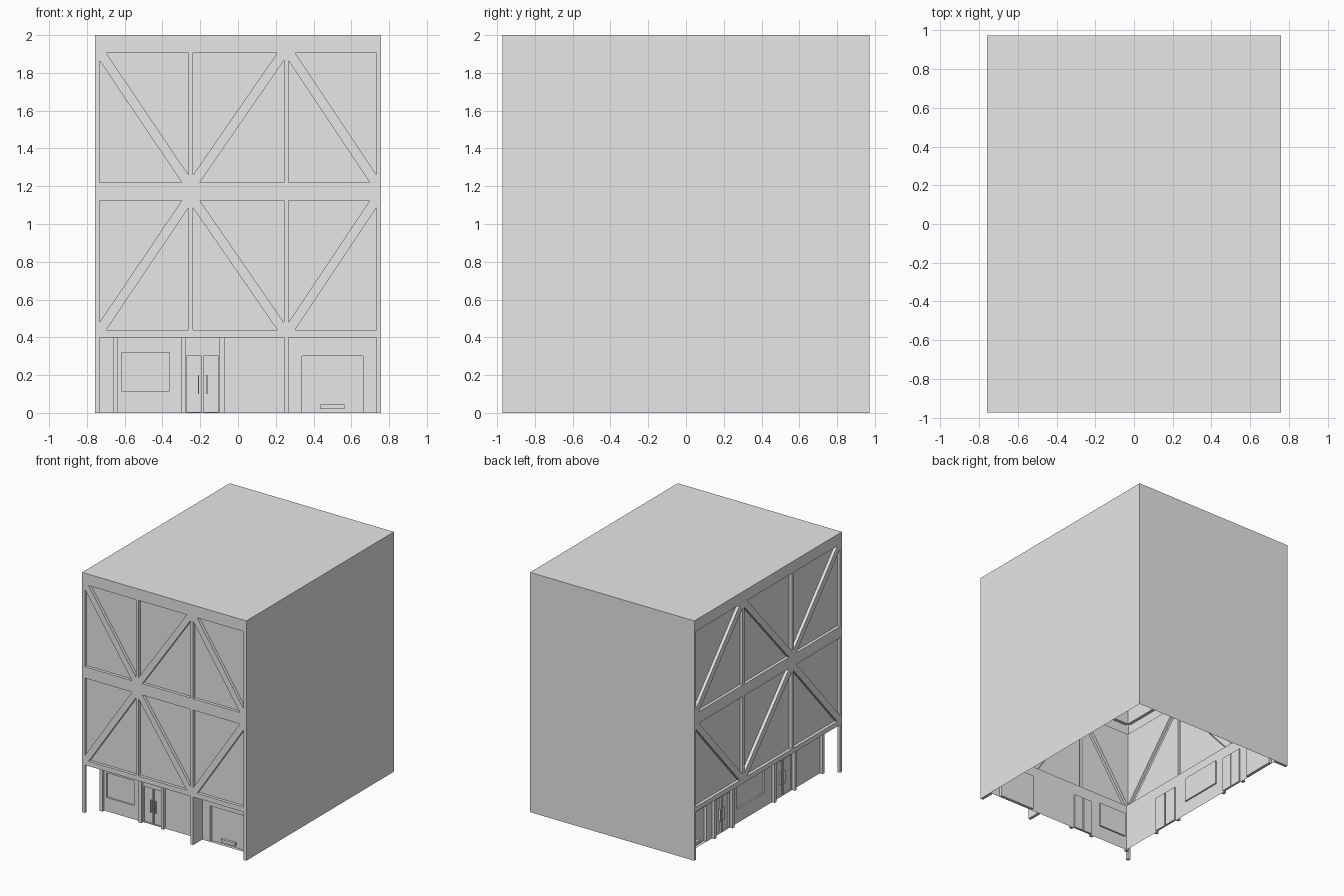
import bpy, bmesh
from mathutils import Matrix, Vector

cube = bpy.data.objects.get("Cube")
if cube:
    bpy.data.objects.remove(cube, do_unlink=True)

WIDTH, DEPTH, HEIGHT = 1.515, 1.945, 2.0
X0, Y0 = -WIDTH / 2, -DEPTH / 2
POST = 0.025        # width of posts and legs
REVEAL = 0.025      # depth of the facade panels
SETBACK = 0.12      # depth of the street-level recess
GROUND = 0.4        # height of the street level
ROWS = [(0.44, 1.125), (1.22, 1.905)]
RAILS = [(GROUND, 0.44), (1.125, 1.22), (1.905, HEIGHT)]

grey = bpy.data.materials.new("plain_grey")
grey.use_nodes = True
grey.diffuse_color = (0.8, 0.8, 0.8, 1)
grey.node_tree.nodes["Principled BSDF"].inputs["Base Color"].default_value = (0.8, 0.8, 0.8, 1)


def finish(bm, name):
    mesh = bpy.data.meshes.new(name)
    bm.to_mesh(mesh)
    bm.free()
    mesh.materials.append(grey)
    obj = bpy.data.objects.new(name, mesh)
    bpy.context.collection.objects.link(obj)


class Side:
    """Draws on one street side: u runs away from the shared corner, d goes inward."""

    def __init__(self, name, along_y):
        self.name, self.along_y = name, along_y
        self.bm = bmesh.new()

    def place(self, u, z, d):
        return Vector((X0 + d, Y0 + u, z) if self.along_y else (X0 + u, Y0 + d, z))

    def face(self, points):
        verts = [self.bm.verts.new(self.place(*p)) for p in points]
        self.bm.faces.new(verts[::-1] if self.along_y else verts)

    def flat(self, outline, d=0.0):
        self.face([(u, z, d) for u, z in outline])

    def rect(self, u0, u1, z0, z1, d=0.0):
        self.flat([(u0, z0), (u1, z0), (u1, z1), (u0, z1)], d)

    def tray(self, outline, d, depth):
        """Recessed panel with its reveals; outline is counterclockwise."""
        self.flat(outline, d + depth)
        for a, b in zip(outline, outline[1:] + outline[:1]):
            self.face([(*a, d), (*b, d), (*b, d + depth), (*a, d + depth)])

    def box(self, u0, u1, z0, z1, d0, d1):
        a, b = self.place(u0, z0, d0), self.place(u1, z1, d1)
        size = Matrix.Diagonal((*(b - a), 1))
        bmesh.ops.create_cube(self.bm, size=1, matrix=Matrix.Translation((a + b) / 2) @ size)

    def done(self):
        finish(self.bm, self.name)


def truss(name, along_y, length, bays):
    """Upper storeys: rails, posts, braces and sunken triangular panels."""
    s = Side(name, along_y)
    for z0, z1 in RAILS:
        s.rect(0, length, z0, z1)
    edges = [0] + [u for bay in bays for u in bay] + [length]
    cu, cz = 0.035, 0.04    # brace cut-offs at the corners
    for row, (z0, z1) in enumerate(ROWS):
        for p0, p1 in zip(edges[::2], edges[1::2]):
            s.rect(p0, p1, z0, z1)
        for col, (u0, u1) in enumerate(bays):
            falling = (row + col) % 2 == 1
            brace = [(u0, z1), (u0, z1 - cz), (u1 - cu, z0), (u1, z0), (u1, z0 + cz), (u0 + cu, z1)]
            low = [(u0, z0), (u1 - cu, z0), (u0, z1 - cz)]
            high = [(u1, z1), (u0 + cu, z1), (u1, z0 + cz)]
            if not falling:     # mirror the bay top to bottom
                brace, low, high = ([(u, z0 + z1 - z) for u, z in reversed(o)]
                                    for o in (brace, low, high))
            s.flat(brace)
            s.tray(low, 0, REVEAL)
            s.tray(high, 0, REVEAL)
    s.done()


def street_wall(name, along_y, end, doors, window, garage):
    """Set-back wall with sunken openings, frames and handles."""
    s = Side(name, along_y)
    openings = [(*window, 0.115, 0.32, 0.012), (*garage, 0, 0.3, REVEAL)]
    for u0, u1 in doors:
        mid = (u0 + u1) / 2
        openings += [(u0 + 0.03, mid - 0.005, 0.005, 0.3, 0.012),
                     (mid + 0.005, u1 - 0.03, 0.005, 0.3, 0.012)]
        for f in (u0, u1 - POST):
            s.box(f, f + POST, 0, GROUND, SETBACK - POST, SETBACK)
        for h in (mid - 0.025, mid + 0.018):
            s.box(h, h + 0.007, 0.1, 0.2, SETBACK - 0.005, SETBACK + 0.012)
    cursor = SETBACK
    for u0, u1, z0, z1, depth in sorted(openings):
        s.rect(cursor, u0, 0, GROUND, SETBACK)
        if z0 > 0:
            s.rect(u0, u1, 0, z0, SETBACK)
        s.rect(u0, u1, z1, GROUND, SETBACK)
        s.tray([(u0, z0), (u1, z0), (u1, z1), (u0, z1)], SETBACK, depth)
        cursor = u1
    s.rect(cursor, end, 0, GROUND, SETBACK)
    # pull handle low on the shutter
    g = (garage[0] + garage[1]) / 2
    s.box(g - 0.065, g + 0.065, 0.02, 0.045, SETBACK + 0.005, SETBACK + REVEAL)
    s.done()


def post(name, u0, u1, v0, v1):
    s = Side(name, False)
    s.box(u0, u1, 0, GROUND, v0, v1)
    s.done()


# Plain roof, left wall and back wall, open below
bm = bmesh.new()
bmesh.ops.create_cube(bm, size=1, matrix=Matrix.Translation((0, 0, HEIGHT / 2))
                      @ Matrix.Diagonal((WIDTH, DEPTH, HEIGHT, 1)))
bm.normal_update()
bmesh.ops.delete(bm, geom=[f for f in bm.faces if min(f.normal) < -0.5], context='FACES')
finish(bm, "roof_and_plain_walls")

# Braced upper facades
truss("front_facade", False, WIDTH, [(0.025, 0.495), (0.52, 1.0), (1.025, 1.49)])
truss("right_facade", True, DEPTH, [(0.025, 0.635), (0.66, 1.285), (1.31, 1.92)])

# Street-level walls
street_wall("front_street_wall", False, WIDTH - POST, [(0.455, 0.685)],
            (0.14, 0.395), (1.095, 1.42))
street_wall("right_street_wall", True, DEPTH - POST, [(0.46, 0.75), (1.28, 1.54)],
            (0.85, 1.22), (1.61, 1.89))

# Soffits over the recess, facing down
soffit = Side("soffit", False)
for u0, u1, v0, v1 in [(0, WIDTH, 0, SETBACK), (0, SETBACK, SETBACK, DEPTH)]:
    soffit.face([(u0, GROUND, v0), (u0, GROUND, v1), (u1, GROUND, v1), (u1, GROUND, v0)])
soffit.done()

# Legs, divider and wall ends
post("corner_leg", 0, POST, 0, POST)
post("corner_column", SETBACK - POST, SETBACK, SETBACK - POST, SETBACK)
post("front_divider", 1.0, 1.025, 0, SETBACK)
post("front_left_wall_end", WIDTH - POST, WIDTH, 0, SETBACK)
post("back_right_wall_end", 0, SETBACK, DEPTH - POST, DEPTH)
